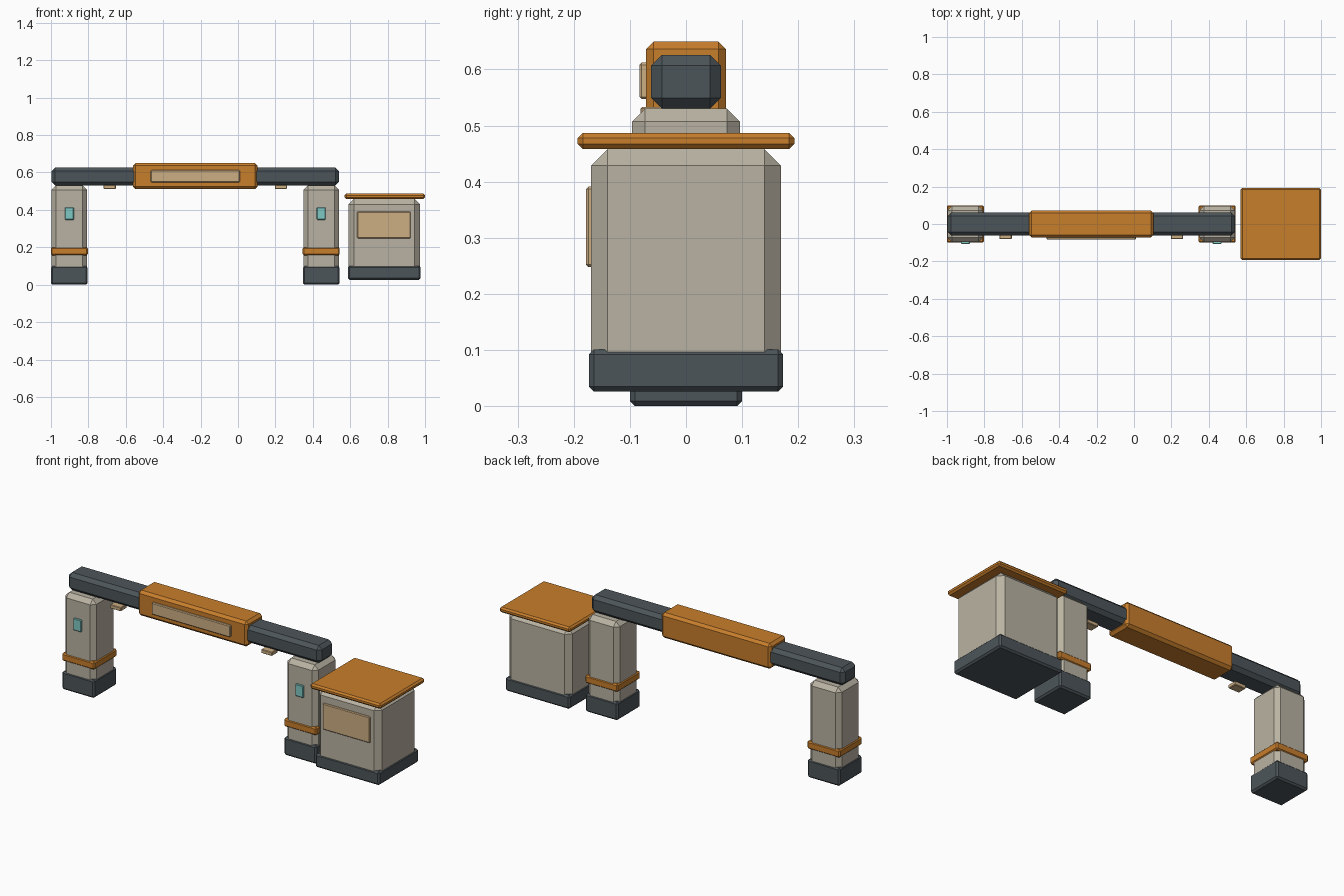
import bpy
import bmesh
from mathutils import Vector

default = bpy.data.objects.get("Cube")
if default:
    bpy.data.objects.remove(default, do_unlink=True)


def make_material(name, rgb):
    mat = bpy.data.materials.new(name)
    mat.use_nodes = True
    mat.diffuse_color = (*rgb, 1)
    mat.node_tree.nodes["Principled BSDF"].inputs["Base Color"].default_value = (*rgb, 1)
    return mat


stone = make_material("warm grey", (0.49, 0.45, 0.366))
orange = make_material("orange", (0.578, 0.209, 0.025))
slate = make_material("dark slate", (0.073, 0.091, 0.102))
tan = make_material("tan", (0.617, 0.429, 0.231))
cyan = make_material("pale cyan", (0.209, 0.578, 0.552))


def box(name, x, y, z, mat, chamfer):
    """Chamfered box from (min, max) ranges on each axis."""
    low, high = Vector((x[0], y[0], z[0])), Vector((x[1], y[1], z[1]))
    centre, size = (low + high) / 2, high - low
    bm = bmesh.new()
    bmesh.ops.create_cube(bm, size=1)
    bmesh.ops.scale(bm, vec=size, verts=bm.verts)
    bmesh.ops.bevel(bm, geom=bm.edges[:], offset=chamfer, segments=1,
                    affect='EDGES', clamp_overlap=True)
    bmesh.ops.recalc_face_normals(bm, faces=bm.faces[:])
    mesh = bpy.data.meshes.new(name)
    bm.to_mesh(mesh)
    bm.free()
    mesh.materials.append(mat)
    obj = bpy.data.objects.new(name, mesh)
    obj.location = centre
    bpy.context.collection.objects.link(obj)
    return obj


def span(half, centre=0):
    return (centre - half, centre + half)


GATE_X = -0.2285   # middle of the gate

# Pillars and hanging lamps, mirrored about the middle of the gate
for side, sign in (("right", -1), ("left", 1)):
    px = GATE_X + sign * 0.6735
    box(f"{side}_pillar", span(0.0945, px), span(0.096), (0.002, 0.53), stone, 0.023)
    box(f"{side}_pillar_base", span(0.098, px), span(0.1), (0, 0.1), slate, 0.009)
    box(f"{side}_pillar_band", span(0.099, px), span(0.1), (0.157, 0.2), orange, 0.007)
    box(f"{side}_pillar_panel", span(0.024, px), (-0.106, -0.09), (0.347, 0.412), cyan, 0.003)
    lx = GATE_X + sign * 0.458
    box(f"{side}_lamp", span(0.033, lx), (-0.081, -0.03), (0.512, 0.533), tan, 0.003)

# Crossbeam with its centre housing and blank sign plate
box("crossbeam", span(0.768, GATE_X), span(0.062), (0.53, 0.626), slate, 0.019)
box("beam_housing", span(0.333, GATE_X), span(0.0715), (0.511, 0.65), orange, 0.014)
box("sign_plate", span(0.238, GATE_X), (-0.083, -0.066), (0.547, 0.612), tan, 0.004)

# Booth beside the gate
BOOTH_X = 0.782
box("booth_base", span(0.195, BOOTH_X), span(0.173), (0.026, 0.101), slate, 0.009)
box("booth_body", span(0.191, BOOTH_X), span(0.169), (0.03, 0.458), stone, 0.029)
box("booth_roof", span(0.215, 0.785), span(0.193), (0.458, 0.487), orange, 0.009)
box("booth_window", span(0.143, BOOTH_X - 0.002), (-0.178, -0.16), (0.248, 0.391), tan, 0.004)
